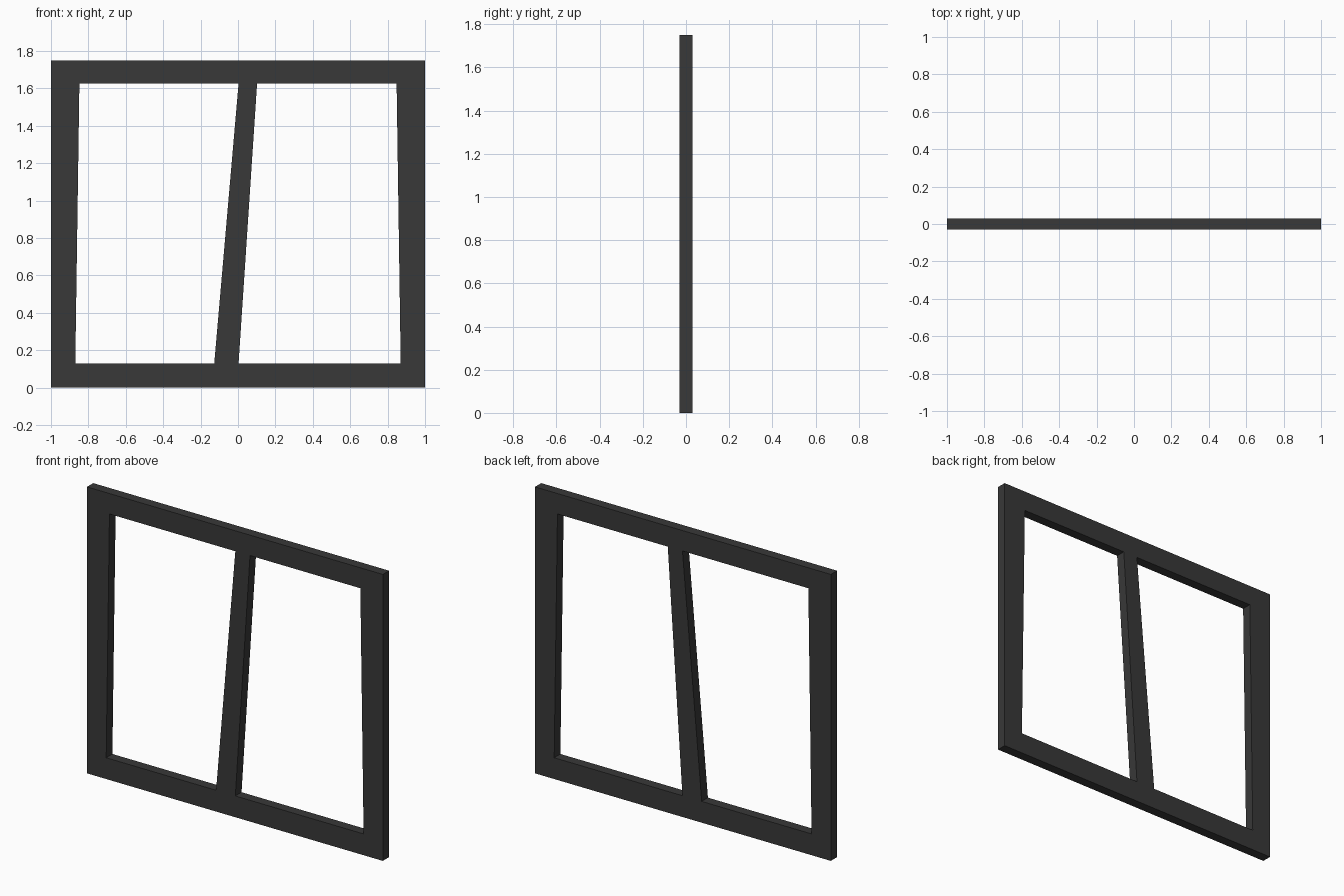
import bpy
import bmesh

if "Cube" in bpy.data.objects:
    bpy.data.objects.remove(bpy.data.objects["Cube"])

DEPTH = 0.06
Z_LOW, Z_HIGH = 0.13, 1.625   # opening bottom and top

dark_grey = bpy.data.materials.new("dark grey")
dark_grey.diffuse_color = (0.04, 0.04, 0.04, 1)
dark_grey.use_nodes = True
dark_grey.node_tree.nodes["Principled BSDF"].inputs["Base Color"].default_value = dark_grey.diffuse_color


def slab(name, points, quads):
    """Front outline in x, z made of quads, extruded back through the depth."""
    bm = bmesh.new()
    verts = [bm.verts.new((x, -DEPTH / 2, z)) for x, z in points]
    faces = [bm.faces.new([verts[i] for i in q]) for q in quads]
    back = bmesh.ops.extrude_face_region(bm, geom=faces, use_keep_orig=True)["geom"]
    moved = [g for g in back if isinstance(g, bmesh.types.BMVert)]
    bmesh.ops.translate(bm, verts=moved, vec=(0, DEPTH, 0))
    bmesh.ops.recalc_face_normals(bm, faces=bm.faces)
    mesh = bpy.data.meshes.new(name)
    bm.to_mesh(mesh)
    bm.free()
    mesh.materials.append(dark_grey)
    obj = bpy.data.objects.new(name, mesh)
    bpy.context.collection.objects.link(obj)
    return obj


# Outer frame: rectangular outside, slightly tapered opening, mitred corners
outer = [(-1, 0), (1, 0), (1, 1.75), (-1, 1.75)]
inner = [(-0.87, Z_LOW), (0.87, Z_LOW), (0.848, Z_HIGH), (-0.848, Z_HIGH)]
ring = [(i, (i + 1) % 4, 4 + (i + 1) % 4, 4 + i) for i in range(4)]
slab("outer_frame", outer + inner, ring)

# Slanted divider, narrowing towards the top
slab("slanted_divider",
     [(-0.127, Z_LOW), (0.003, Z_LOW), (0.102, Z_HIGH), (0.003, Z_HIGH)],
     [(0, 1, 2, 3)])
